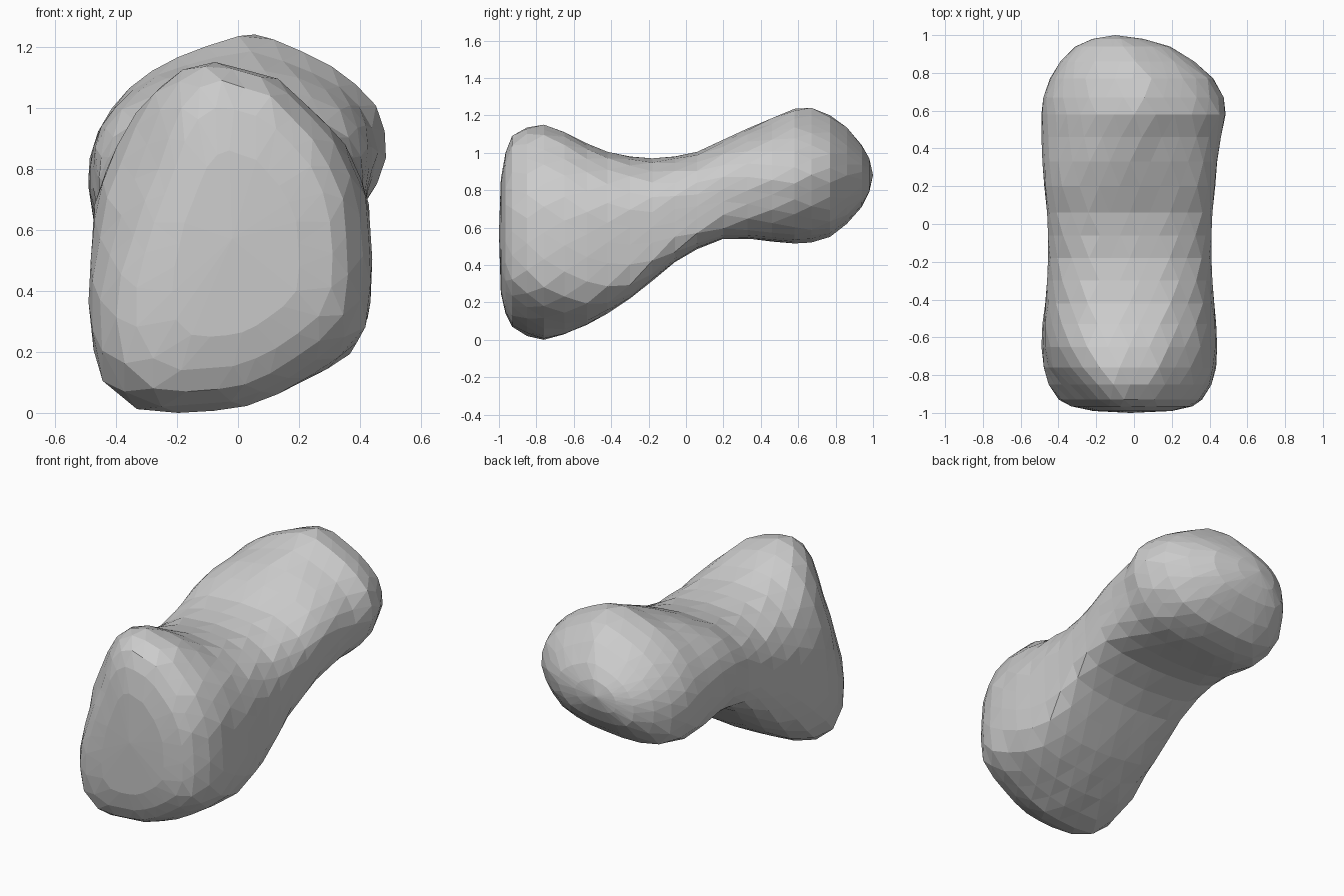
import bpy, bmesh
from math import sin, cos, pi
from mathutils import Vector

if "Cube" in bpy.data.objects:
    bpy.data.objects.remove(bpy.data.objects["Cube"])

N = 26  # sides around the bone

# Outlines (x, z) of the tall front end, the boxy middle and the rounded back end
FRONT = [(.44, .5), (.42, .72), (.33, .9), (.13, 1.09), (-.1, 1.15), (-.22, 1.11),
         (-.31, 1.02), (-.38, .87), (-.45, .7), (-.49, .4), (-.48, .2), (-.46, .12),
         (-.38, .03), (-.28, 0), (0, .02), (.15, .08), (.34, .2), (.42, .28), (.44, .4)]
MIDDLE = [(1, -.1), (1, .3), (.85, .68), (.5, .93), (0, 1), (-.5, .95), (-.85, .7),
          (-1, .3), (-1, -.35), (-.9, -.75), (-.6, -.93), (0, -1), (.5, -.97),
          (.88, -.86), (.98, -.65)]
BACK = [(.49, .87), (.44, 1.01), (.33, 1.11), (.17, 1.19), (.05, 1.24), (-.08, 1.2),
        (-.25, 1.13), (-.37, 1.04), (-.44, .95), (-.48, .86), (-.49, .76), (-.47, .62),
        (-.38, .535), (-.18, .515), (.1, .54), (.3, .59), (.43, .71)]

# Stations: y, x min, x max, z min, z max
RINGS = [(-.99, -.22, .2, .25, .86), (-.965, -.34, .31, .14, 1.0),
         (-.93, -.40, .36, .07, 1.09), (-.85, -.455, .41, .02, 1.135),
         (-.76, -.48, .435, 0, 1.15), (-.65, -.49, .44, .03, 1.11),
         (-.53, -.485, .435, .08, 1.05), (-.42, -.47, .425, .14, 1.005),
         (-.3, -.46, .415, .22, .98), (-.18, -.455, .41, .315, .97),
         (-.06, -.455, .41, .415, .98), (.06, -.46, .415, .485, 1.005),
         (.2, -.475, .43, .54, 1.07), (.33, -.485, .44, .54, 1.13),
         (.46, -.49, .46, .525, 1.185), (.58, -.49, .485, .515, 1.235),
         (.67, -.48, .475, .52, 1.24), (.77, -.445, .42, .55, 1.2),
         (.86, -.39, .32, .62, 1.135), (.94, -.31, .19, .71, 1.04),
         (.98, -.22, .05, .79, .97)]


def fit(pts):
    """Scale an outline to the -1..1 square."""
    xs, zs = [p[0] for p in pts], [p[1] for p in pts]
    f = lambda v, a: 2 * (v - min(a)) / (max(a) - min(a)) - 1
    return [Vector((f(p[0], xs), f(p[1], zs))) for p in pts]


def resample(pts, shift):
    """Sample an outline at N even angles around its centre."""
    pts, out = fit(pts), []
    for k in range(N):
        a = 2 * pi * (k + shift) / N
        d = Vector((cos(a), sin(a)))
        for p, q in zip(pts, pts[1:] + pts[:1]):
            e = q - p
            det = d.cross(e)
            if abs(det) < 1e-9:
                continue
            r, t = p.cross(e) / det, p.cross(d) / det
            if r > 0 and -1e-6 <= t <= 1 + 1e-6:
                out.append(d * r)
                break
    return out


def ramp(y, a, b):
    """Smooth step from 0 at a to 1 at b."""
    f = min(1, max(0, (y - a) / (b - a)))
    return f * f * (3 - 2 * f)


# Loft the blended outlines along y
bm = bmesh.new()
rings = []
for i, (y, x0, x1, z0, z1) in enumerate(RINGS):
    shift = .5 * (i % 2)
    f, g = ramp(y, -.85, -.3), ramp(y, .05, .68)
    outlines = [resample(o, shift) for o in (FRONT, MIDDLE, BACK)]
    shape = fit([a.lerp(m, f).lerp(b, g) for a, m, b in zip(*outlines)])
    ring = []
    for p in shape:
        x = (x0 + x1) / 2 + p.x * (x1 - x0) / 2
        z = (z0 + z1) / 2 + p.y * (z1 - z0) / 2
        if x < 0:  # the front face narrows towards its upper left
            x *= 1 - .22 * ramp(-y, .68, .95) * ramp(z, .3, .85)
        ring.append(bm.verts.new((x, y, z)))
    rings.append(ring)

# Staggered triangle facets between stations
for i, (a, b) in enumerate(zip(rings, rings[1:])):
    for k in range(N):
        n = (k + 1) % N
        if i % 2 == 0:
            tris = (a[k], a[n], b[k]), (a[n], b[n], b[k])
        else:
            tris = (a[k], a[n], b[n]), (a[k], b[n], b[k])
        for t in tris:
            bm.faces.new(t)

# Close both ends
for ring, tip in ((rings[0], (-.02, -1, .57)), (rings[-1], (-.1, 1, .88))):
    c = bm.verts.new(tip)
    for k in range(N):
        bm.faces.new((ring[k], ring[(k + 1) % N], c))

bmesh.ops.recalc_face_normals(bm, faces=bm.faces)
mesh = bpy.data.meshes.new("bone_body")
bm.to_mesh(mesh)
bm.free()
bpy.context.collection.objects.link(bpy.data.objects.new("bone_body", mesh))
